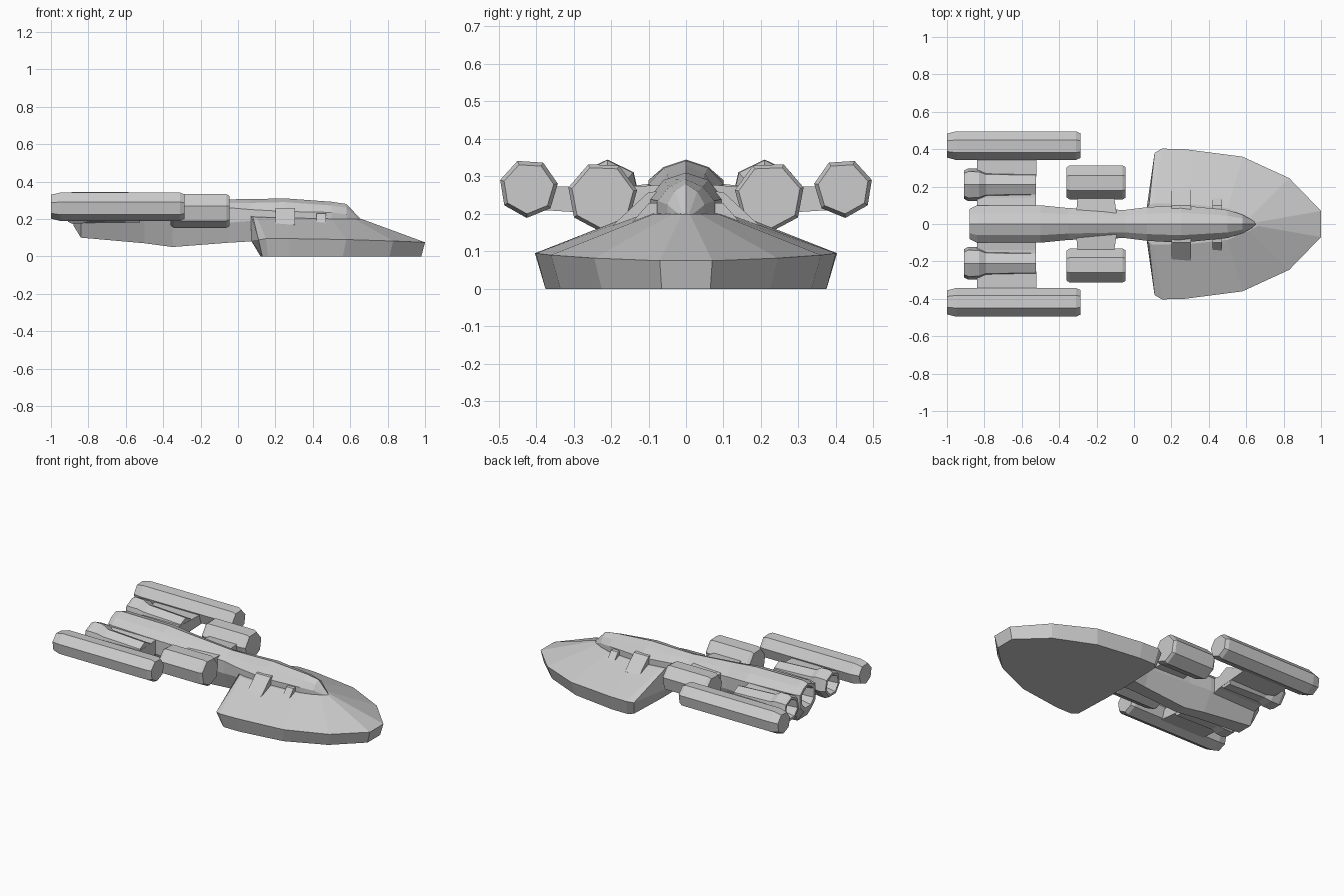
import bpy, bmesh, math

if "Cube" in bpy.data.objects:
    bpy.data.objects.remove(bpy.data.objects["Cube"])


def loft(name, rings):
    """Skin a list of equal-length closed rings and cap both ends."""
    bm = bmesh.new()
    vs = [[bm.verts.new(p) for p in ring] for ring in rings]
    n = len(rings[0])
    for a, b in zip(vs, vs[1:]):
        for i in range(n):
            j = (i + 1) % n
            bm.faces.new((a[i], a[j], b[j], b[i]))
    bm.faces.new(vs[0])
    bm.faces.new(vs[-1])
    bmesh.ops.recalc_face_normals(bm, faces=bm.faces)
    me = bpy.data.meshes.new(name)
    bm.to_mesh(me)
    bm.free()
    ob = bpy.data.objects.new(name, me)
    bpy.context.collection.objects.link(ob)
    return ob


def sym(half):
    """Complete a half outline by reflecting it across y = 0."""
    return half + [(x, -y, z) for x, y, z in reversed(half) if y > 1e-5]


def heptagon(x, y, z, r, start, s):
    angs = [math.radians(start + 360 * k / 7) for k in range(7)]
    return [(x, s * (y + r * math.cos(a)), z + r * math.sin(a)) for a in angs]


def rect(y, x0, x1, z0, z1, s):
    return [(x0, s * y, z0), (x1, s * y, z0), (x1, s * y, z1), (x0, s * y, z1)]


# Shield-shaped front hull: flat base, rim, raised crest
base = [(.12, .1), (.13, .35), (.16, .375), (.27, .375), (.56, .335), (.81, .225), (.98, .065)]
rim = [(.07, .1, .085), (.11, .38, .088), (.15, .403, .095), (.27, .4, .095),
       (.58, .36, .09), (.83, .245, .082), (1, .07, .075)]
crest = [(.07, .09, .215), (.08, .1, .212), (.1, .11, .21), (.27, .11, .202),
         (.5, .085, .2), (.62, .035, .2), (.66, .01, .2)]
loft("front_hull", [sym([(x, y, 0) for x, y in base]), sym(rim), sym(crest)])


# Central spine with hollow rear exhaust
def section(x, w, top, mid, low, b, bot):
    # start at the top centre, run down one side, then back up the other
    h = [(x, 0, top), (x, w * .6, max(top - .02, mid)), (x, w, mid), (x, w, low), (x, b, bot)]
    return sym(h)


spine = [(-.76, .035, .29, .27, .23, .02, .21),
         (-.88, .06, .32, .28, .22, .03, .185),
         (-.88, .08, .335, .285, .205, .04, .165),
         (-.84, .1, .345, .29, .2, .05, .1),
         (-.5, .1, .342, .28, .19, .04, .07),
         (-.35, .085, .328, .27, .19, .035, .05),
         (-.05, .075, .305, .26, .18, .04, .073),
         (.07, .09, .306, .25, .19, .05, .08),
         (.25, .1, .31, .24, .18, .05, .08),
         (.5, .075, .292, .235, .17, .04, .08),
         (.58, .05, .28, .225, .17, .03, .08),
         (.655, .008, .2, .19, .16, .005, .1)]
loft("spine_hull", [section(*p) for p in spine])

for s, side in ((1, "left"), (-1, "right")):
    # Long outer pods
    loft(side + "_outer_pod", [heptagon(x, .42, .268, r, 68, s) for x, r in
         ((-1, .066), (-.95, .079), (-.31, .079), (-.287, .068))])
    # Short inner pods
    loft(side + "_inner_pod", [heptagon(x, .223, .246, r, 118, s) for x, r in
         ((-.36, .082), (-.343, .094), (-.062, .094), (-.045, .084))])
    # Rear exhausts, hollow at the back and tapering into the wing
    loft(side + "_exhaust", [heptagon(x, .21, z, r, 90, s) for x, z, r in
         ((-.8, .255, .035), (-.91, .255, .062), (-.91, .255, .077), (-.885, .255, .09),
          (-.83, .255, .088), (-.79, .25, .07), (-.525, .24, .066))])
    # Rear wing carrying the outer pod
    loft(side + "_rear_wing", [rect(.06, -.84, -.525, .17, .285, s),
                               rect(.14, -.84, -.525, .195, .275, s),
                               rect(.38, -.84, -.52, .21, .272, s)])
    # Inner pod strut
    loft(side + "_pod_strut", [rect(.04, -.31, -.09, .2, .28, s),
                               rect(.17, -.3, -.11, .215, .27, s)])
    # Wedge-shaped ribs on the front hull
    for name, x0, x1, y1, top in (("_large_rib", .2, .305, .195, .262),
                                  ("_small_rib", .42, .47, .15, .232)):
        loft(side + name, [rect(.05, x0, x1, .12, top, s),
                           rect(.1, x0, x1, .12, top - .004, s),
                           rect(y1, x0, x1, .12, .17, s)])
